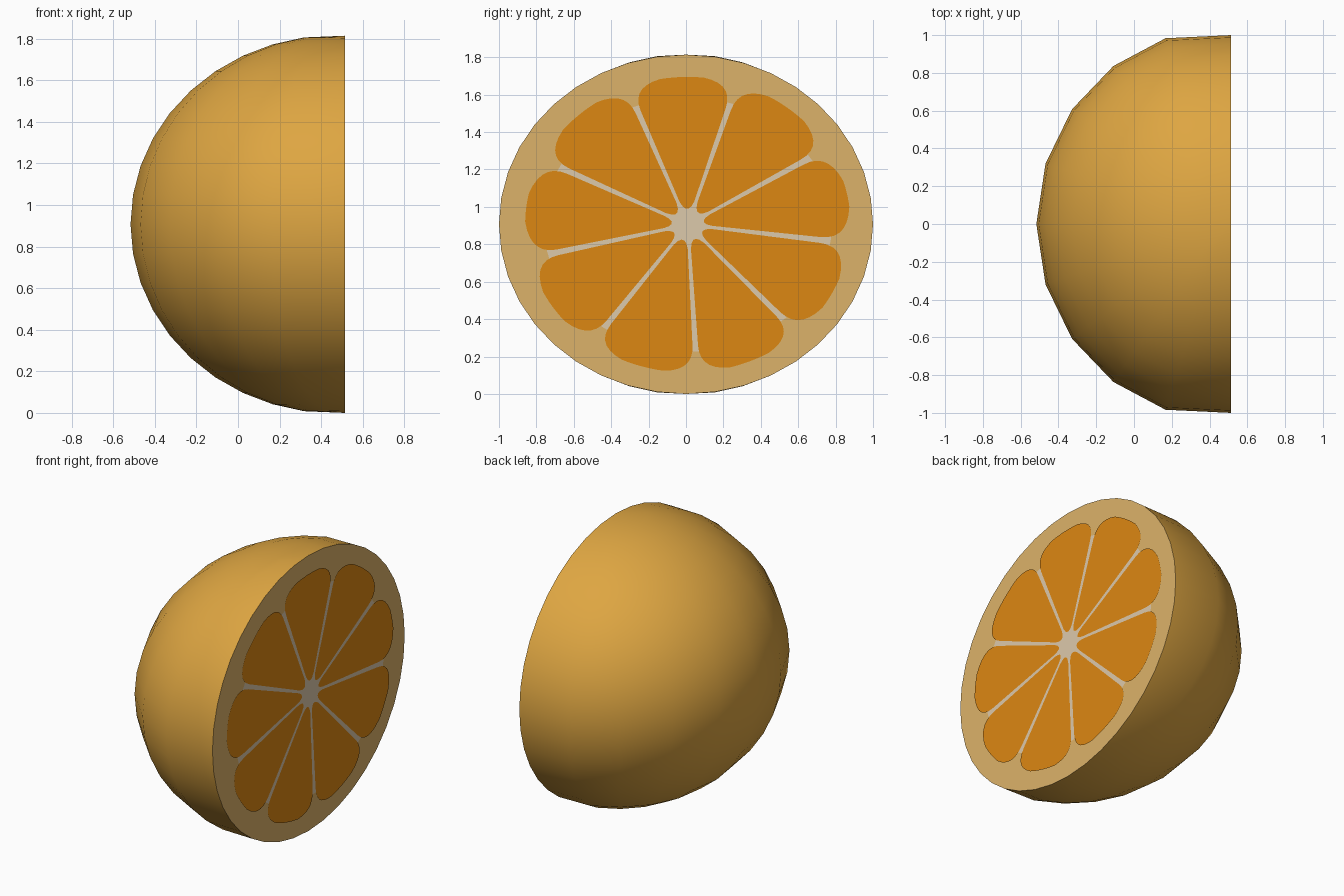
import bpy, math
from math import sin, cos, radians

if "Cube" in bpy.data.objects:
    bpy.data.objects.remove(bpy.data.objects["Cube"])

CUT = 0.514          # x of the flat cut face
CY, CZ = 0.01, 0.905  # centre of the painted slice


def material(name, rgb):
    m = bpy.data.materials.new(name)
    m.diffuse_color = (*rgb, 1)
    m.use_nodes = True
    m.node_tree.nodes["Principled BSDF"].inputs["Base Color"].default_value = m.diffuse_color
    return m


peel_mat = material("orange peel", (0.73, 0.38, 0.054))
rind_mat = material("tan rind", (0.72, 0.45, 0.144))
pith_mat = material("pale pith", (0.72, 0.585, 0.41))
pulp_mat = material("orange pulp", (0.72, 0.244, 0.006))


def make(name, verts, faces, mat, smooth=False):
    me = bpy.data.meshes.new(name)
    me.from_pydata(verts, [], faces)
    me.materials.append(mat)
    for p in me.polygons:
        p.use_smooth = smooth
    ob = bpy.data.objects.new(name, me)
    bpy.context.collection.objects.link(ob)
    return ob


# Peel: half ellipsoid, 10 columns of 18 degrees, 9 degree rows, poles at top and bottom
def peel_point(k, j):
    lat, lon = radians(9 * j), radians(18 * k)
    if abs(k) == 5:  # rim of the cut
        return (CUT, math.copysign(cos(lat), k), 0.907 + 0.907 * sin(lat))
    return (0.473 - 0.99 * cos(lon) * cos(lat),
            1.034 * sin(lon) * cos(lat), 0.907 + 0.91 * sin(lat))


rows = range(-9, 10)
verts = [peel_point(k, j) for j in rows for k in range(-5, 6)]
south, north = len(verts), len(verts) + 1
verts += [(CUT, 0, 0), (CUT, 0, 1.814)]
faces = []
for r in range(len(rows) - 1):
    for c in range(10):
        a = r * 11 + c
        faces.append((a, a + 11, a + 12, a + 1))
for c in range(10):
    faces.append((south, c, c + 1))
    t = (len(rows) - 1) * 11 + c
    faces.append((north, t + 1, t))
make("peel", verts, faces, peel_mat, True)

# Rind: flat cut face closing the peel
rim = [(CUT, cos(radians(9 * i)), 0.907 + 0.907 * sin(radians(9 * i))) for i in range(40)]
make("cut_rind", rim, [tuple(range(40))], rind_mat)

# Pith: thin pale disc seen between the segments and at the hub
disc = [(CUT + 0.003, CY + 0.77 * cos(radians(6 * i)), CZ + 0.68 * sin(radians(6 * i)))
        for i in range(60)]
make("pith", disc, [tuple(range(60))], pith_mat)


# Pulp segments: rounded wedges between the membranes
def outer(a):
    return 1 / math.hypot(cos(a) / 0.87, sin(a) / 0.79)


def polar(a, r, side=0):
    """Point at angle a, radius r, shifted sideways by the half membrane width."""
    w = side * (0.007 + 0.012 * r)
    return (CY + r * cos(a) - w * sin(a), CZ + r * sin(a) + w * cos(a))


def bend(p, q, s, n=7):
    return [tuple((1 - t) ** 2 * p[i] + 2 * t * (1 - t) * q[i] + t * t * s[i] for i in (0, 1))
            for t in (k / n for k in range(n + 1))]


def segment(a0, a1):
    d = radians(13)
    r0, r1 = outer(a0), outer(a1)
    pts = bend(polar(a0, 0.82 * r0, 1), polar(a0, 0.99 * r0, 1), polar(a0 + d, outer(a0 + d)))
    for i in range(1, 6):
        a = a0 + d + (a1 - a0 - 2 * d) * i / 6
        pts.append(polar(a, outer(a)))
    pts += bend(polar(a1 - d, outer(a1 - d)), polar(a1, 0.99 * r1, -1), polar(a1, 0.82 * r1, -1))
    mid = (a0 + a1) / 2
    pts += bend(polar(a1, 0.13, -1), polar(mid, 0.045), polar(a0, 0.13, 1), 5)
    return pts


dividers = [-168, -129, -86.5, -44.7, -6.6, 28.7, 70.7, 113.8, 155.9, 192]
verts, faces = [], []
for a0, a1 in zip(dividers, dividers[1:]):
    pts = segment(radians(a0), radians(a1))
    faces.append(tuple(range(len(verts), len(verts) + len(pts))))
    verts += [(CUT + 0.006, y, z) for y, z in pts]
make("pulp_segments", verts, faces, pulp_mat)
